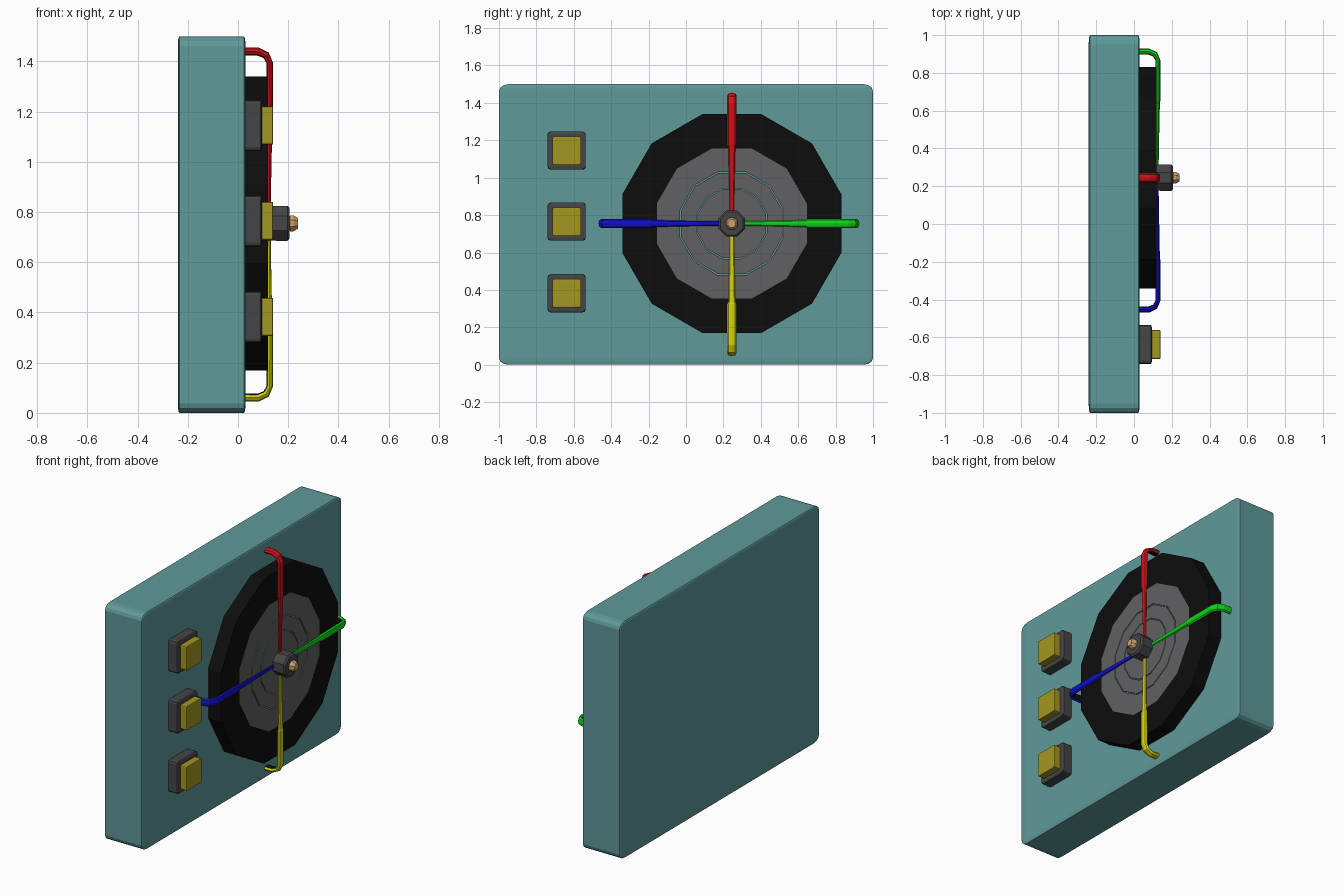
import bpy, bmesh
from math import cos, sin, pi, radians
from mathutils import Vector

if "Cube" in bpy.data.objects:
    bpy.data.objects.remove(bpy.data.objects["Cube"])

CY, CZ = 0.245, 0.755        # dial centre


def mat(name, r, g, b):
    m = bpy.data.materials.new(name)
    m.diffuse_color = (r, g, b, 1)
    m.use_nodes = True
    m.node_tree.nodes["Principled BSDF"].inputs["Base Color"].default_value = m.diffuse_color
    return m


TEAL = mat("teal", 0.115, 0.32, 0.325)
BLACK = mat("black", 0.004, 0.004, 0.004)
DARK = mat("dark_grey", 0.06, 0.06, 0.065)
GREY = mat("grey", 0.12, 0.12, 0.125)
MUSTARD = mat("mustard", 0.37, 0.31, 0.015)
TAN = mat("tan", 0.62, 0.36, 0.15)
RED = mat("red", 0.65, 0.005, 0.01)
GREEN = mat("green", 0.005, 0.65, 0.01)
BLUE = mat("blue", 0.005, 0.005, 0.6)
YELLOW = mat("yellow", 0.65, 0.65, 0.005)


def finish(name, bm, mats):
    bmesh.ops.recalc_face_normals(bm, faces=bm.faces)
    me = bpy.data.meshes.new(name)
    bm.to_mesh(me)
    bm.free()
    for m in mats:
        me.materials.append(m)
    ob = bpy.data.objects.new(name, me)
    bpy.context.collection.objects.link(ob)
    return ob


def box(name, lo, hi, bevel, segs, m):
    # The bevel is made on a 2-unit cube and stretches with the box
    bm = bmesh.new()
    bmesh.ops.create_cube(bm, size=2)
    bmesh.ops.bevel(bm, geom=bm.edges[:], offset=bevel, segments=segs,
                    profile=0.5, affect='EDGES')
    lo, hi = Vector(lo), Vector(hi)
    bmesh.ops.scale(bm, vec=(hi - lo) / 2, verts=bm.verts)
    bmesh.ops.translate(bm, vec=(hi + lo) / 2, verts=bm.verts)
    return finish(name, bm, [m])


def lathe(name, profile, sides, mats, bands=()):
    # profile of (x, radius) turned about the dial axis; bands = material per span
    bm = bmesh.new()
    rings = []
    for x, r in profile:
        angs = [2 * pi * (i + 0.5) / sides for i in range(sides)]
        rings.append([bm.verts.new((x, CY + r * cos(a), CZ + r * sin(a))) for a in angs])
    for k in range(len(rings) - 1):
        for i in range(sides):
            j = (i + 1) % sides
            f = bm.faces.new((rings[k][i], rings[k][j], rings[k + 1][j], rings[k + 1][i]))
            f.material_index = bands[k] if bands else 0
    bm.faces.new(rings[0])
    bm.faces.new(rings[-1]).material_index = bands[-1] if bands else 0
    return finish(name, bm, mats)


def wire(name, angle, length, m):
    # Tapered strap running out from the hub, then bent back to the case;
    # (distance out, x, half width, half thickness)
    e = length
    path = [(0.03, 0.124, 0.012, 0.006), (0.16, 0.125, 0.013, 0.007),
            (e - 0.29, 0.127, 0.019, 0.010), (e - 0.28, 0.127, 0.025, 0.012),
            (e - 0.06, 0.126, 0.025, 0.013), (e - 0.03, 0.112, 0.025, 0.015),
            (e - 0.016, 0.080, 0.025, 0.016), (e - 0.016, 0.02, 0.025, 0.016)]
    out = Vector((0, cos(angle), sin(angle)))
    side = Vector((0, -sin(angle), cos(angle)))
    pts = [Vector((0, CY, CZ)) + out * d + Vector((x, 0, 0)) for d, x, _, _ in path]
    n = 8
    bm = bmesh.new()
    rings = []
    for k, p in enumerate(pts):
        t = (pts[min(k + 1, len(pts) - 1)] - pts[max(k - 1, 0)]).normalized()
        up = t.cross(side).normalized()
        if up.dot(out + Vector((1, 0, 0))) < 0:
            up = -up
        w, h = path[k][2:]
        rings.append([bm.verts.new(p + side * w * cos(2 * pi * i / n) + up * h * sin(2 * pi * i / n))
                      for i in range(n)])
    for a, b in zip(rings, rings[1:]):
        for i in range(n):
            j = (i + 1) % n
            f = bm.faces.new((a[i], a[j], b[j], b[i]))
            f.material_index = int(i in (5, 6))      # black underside
    bm.faces.new(rings[0])
    bm.faces.new(rings[-1])
    return finish(name, bm, [m, BLACK])


# Case
box("case", (-0.24, -1, 0), (0.03, 1, 1.5), 0.05, 3, TEAL)

# Dial: black rim, grey face, two narrow grooves
F, G = 0.12, 0.11
lathe("dial", [(0.02, 0.606), (F, 0.606), (F, 0.415),
               (F, 0.286), (G, 0.286), (G, 0.280), (F, 0.280),
               (F, 0.195), (G, 0.195), (G, 0.190), (F, 0.190), (F, 0.05)],
      12, [BLACK, GREY, TEAL], [0, 0, 1, 2, 2, 2, 1, 2, 2, 2, 1])

# Hub and its pin
lathe("hub", [(0.11, 0.074), (0.197, 0.076), (0.206, 0.066)], 8, [DARK])
lathe("hub_pin", [(0.20, 0.022), (0.208, 0.034), (0.222, 0.034), (0.24, 0.022)], 8, [TAN])

# Four coloured wires
for name, deg, length, m in (("green_wire", 0, 0.683, GREEN), ("red_wire", 90, 0.70, RED),
                             ("blue_wire", 180, 0.713, BLUE), ("yellow_wire", 270, 0.71, YELLOW)):
    wire(name, radians(deg), length, m)

# Push buttons
for i, z in enumerate((1.145, 0.765, 0.382)):
    y = -0.638
    box(f"button_base_{i + 1}", (0.02, y - 0.102, z - 0.102), (0.095, y + 0.102, z + 0.102), 0.15, 2, DARK)
    box(f"button_cap_{i + 1}", (0.09, y - 0.076, z - 0.076), (0.14, y + 0.076, z + 0.076), 0.1, 2, MUSTARD)
